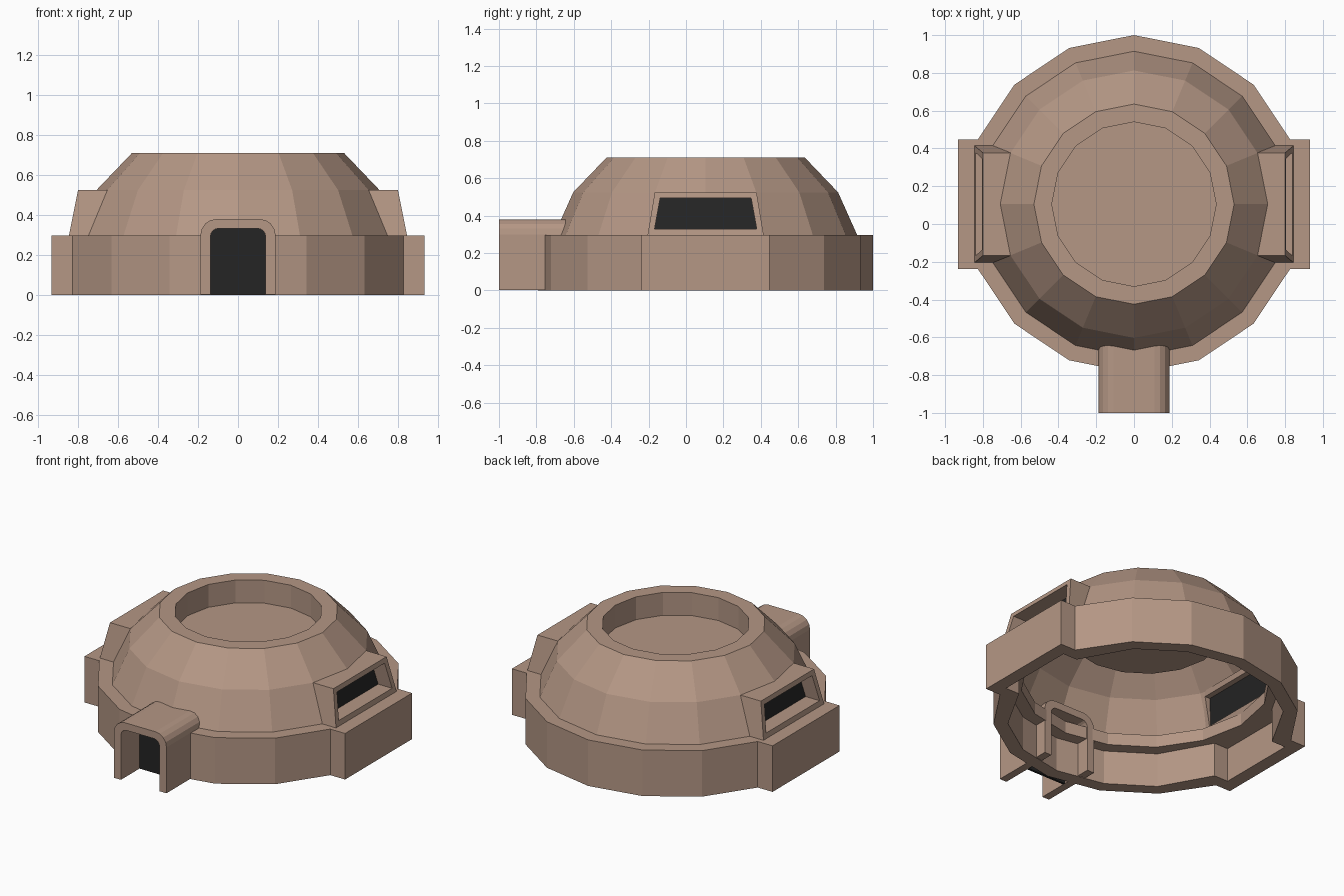
import bpy, bmesh
from math import sin, cos, pi

if "Cube" in bpy.data.objects:
    bpy.data.objects.remove(bpy.data.objects["Cube"])

CY = 0.105   # dome centre along y
N = 16       # sides of the round parts


def material(name, rgb):
    m = bpy.data.materials.new(name)
    m.diffuse_color = (*rgb, 1)
    m.use_nodes = True
    m.node_tree.nodes["Principled BSDF"].inputs["Base Color"].default_value = m.diffuse_color
    return m


CLAY = material("clay", (0.46, 0.31, 0.235))
DARK = material("dark_glass", (0.018, 0.018, 0.018))


def make(name, bm, mat):
    bmesh.ops.remove_doubles(bm, verts=bm.verts, dist=1e-5)
    bmesh.ops.recalc_face_normals(bm, faces=bm.faces)
    me = bpy.data.meshes.new(name)
    bm.to_mesh(me)
    bm.free()
    me.materials.append(mat)
    ob = bpy.data.objects.new(name, me)
    bpy.context.collection.objects.link(ob)
    return ob


def bridge(name, loops, mat, ring=False, caps=False):
    """Join equal-length closed loops with faces."""
    bm = bmesh.new()
    rows = [[bm.verts.new(p) for p in lp] for lp in loops]
    pairs = list(zip(rows, rows[1:]))
    if ring:
        pairs.append((rows[-1], rows[0]))
    for a, b in pairs:
        n = len(a)
        for i in range(n):
            j = (i + 1) % n
            bm.faces.new((a[i], a[j], b[j], b[i]))
    if caps:
        bm.faces.new(rows[0])
        bm.faces.new(rows[-1])
    return make(name, bm, mat)


def circle(r, z):
    return [(r * cos(2 * pi * i / N), CY + r * sin(2 * pi * i / N), z) for i in range(N)]


def base_loop(r, z, side_x=None, half=None):
    """16-gon whose left and right sides may be pushed out into a square bay."""
    pts = []
    for i in range(N):
        a = 2 * pi * i / N
        x, y = r * cos(a), r * sin(a)
        s = 1 if x > 0 else -1
        if i in (1, 7, 9, 15):
            h = (half if half else abs(y)) * (1 if y > 0 else -1)
            pair = [(s * (side_x or abs(x)), CY + h, z), (x, CY + h, z)]
            pts += pair if i in (1, 9) else pair[::-1]
        elif i in (0, 8):
            pts.append((s * (side_x or r), CY, z))
        else:
            pts.append((x, CY + y, z))
    return pts


# Base wall with side bays and a flat top ledge
outer = (0.895, 0.933, 0.3425)
inner = (0.81, 0.848, 0.262)
bridge("base_wall", [
    base_loop(outer[0], 0, *outer[1:]), base_loop(outer[0], 0.298, *outer[1:]),
    base_loop(0.73, 0.298), base_loop(0.73, 0.22),
    base_loop(inner[0], 0.22, *inner[1:]), base_loop(inner[0], 0, *inner[1:]),
], CLAY, ring=True)

# Thin dome shell whose sunken roof hangs inside as a drum
dome = bridge("dome_shell", [circle(r, z) for r, z in (
    (0.435, 0.563), (0.435, 0.711), (0.53, 0.711), (0.708, 0.525), (0.81, 0.297),
    (0.798, 0.297), (0.697, 0.52), (0.526, 0.70), (0.445, 0.70), (0.445, 0.553))],
    CLAY, caps=True)


def prism(name, s, z0, z1, h0, h1, front, back, mat):
    """Tapered window block on side s; front and back give x at z."""
    loops = []
    for fx in (back, front):
        loops.append([(s * fx(z), CY + y, z)
                      for y, z in ((-h0, z0), (h0, z0), (h1, z1), (-h1, z1))])
    return bridge(name, loops, mat, caps=True)


def cut(ob, cutter):
    m = ob.modifiers.new("opening", 'BOOLEAN')
    m.operation = 'DIFFERENCE'
    m.solver = 'EXACT'
    m.object = cutter
    bpy.context.view_layer.objects.active = ob
    bpy.ops.object.modifier_apply(modifier=m.name)


def slope(offset):
    return lambda z: 0.845 - offset - 0.2 * (z - 0.3)


# Side windows: frame, opening through the dome, recessed glass
for s, side in ((1, "right"), (-1, "left")):
    frame = prism(side + "_window_frame", s, 0.298, 0.525, 0.31, 0.272,
                  slope(0), lambda z: 0.73 - 0.36 * (z - 0.3), CLAY)
    cutter = prism("window_cutter", s, 0.33, 0.495, 0.273, 0.243,
                   lambda z: 0.95, lambda z: 0.5, CLAY)
    cutter.hide_render = True
    cut(frame, cutter)
    cut(dome, cutter)
    bpy.data.objects.remove(cutter)
    prism(side + "_window_glass", s, 0.33, 0.495, 0.273, 0.243,
          slope(0.10), slope(0.11), DARK)


def arch(w, h, r, y):
    """Doorway outline with rounded top corners, from right foot to left foot."""
    half = [(w, 0.003)] + [(w - r + r * cos(k * pi / 8), h - r + r * sin(k * pi / 8))
                           for k in range(5)]
    return [(x, y, z) for x, z in half] + [(-x, y, z) for x, z in reversed(half)]


# Entrance tunnel, running through the wall to the inside
bm = bmesh.new()
rows = [[bm.verts.new(p) for p in arch(*a)] for a in (
    (0.188, 0.38, 0.08, -1), (0.188, 0.38, 0.08, -0.59),
    (0.138, 0.333, 0.04, -0.59), (0.138, 0.333, 0.04, -1))]
for k in range(4):
    a, b = rows[k], rows[(k + 1) % 4]
    for i in range(len(a) - 1):
        bm.faces.new((a[i], a[i + 1], b[i + 1], b[i]))
for e in (0, -1):
    bm.faces.new([r[e] for r in rows])
make("entrance_tunnel", bm, CLAY)

# Dark door set back inside the tunnel
bridge("door", [arch(0.138, 0.333, 0.04, y) for y in (-0.81, -0.795)], DARK, caps=True)
